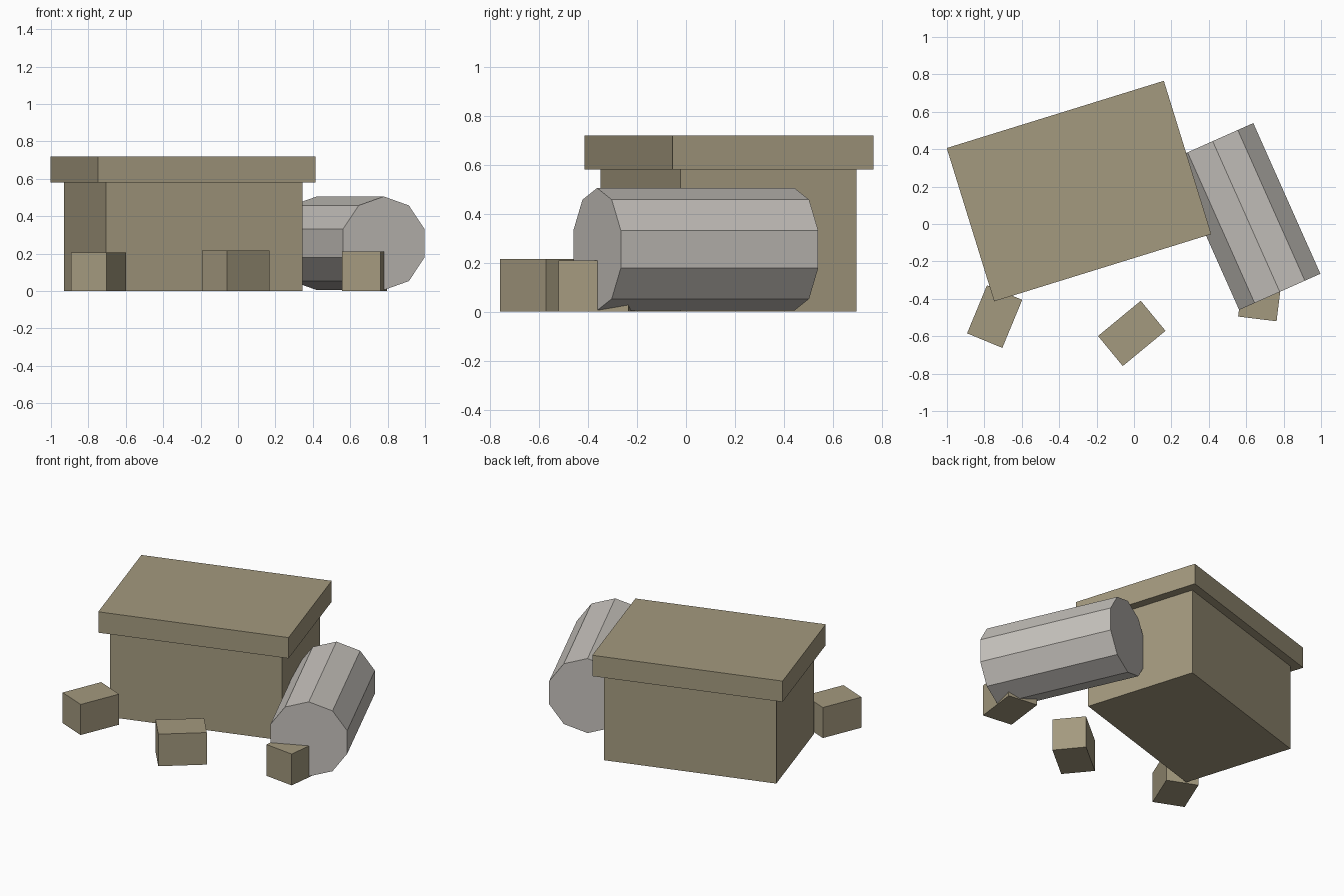
import bpy
import math

default = bpy.data.objects.get("Cube")
if default:
    bpy.data.objects.remove(default, do_unlink=True)


def make_material(name, rgb):
    mat = bpy.data.materials.new(name)
    mat.use_nodes = True
    color = (*rgb, 1.0)
    mat.diffuse_color = color
    mat.node_tree.nodes["Principled BSDF"].inputs["Base Color"].default_value = color
    return mat


tan = make_material("tan", (0.37, 0.32, 0.21))
pale_grey = make_material("pale grey", (0.56, 0.535, 0.50))


def box(name, center, size, bottom, top, angle):
    """Box turned about z, spanning bottom to top."""
    bpy.ops.mesh.primitive_cube_add(
        size=1, location=(*center, (bottom + top) / 2),
        rotation=(0, 0, math.radians(angle)))
    obj = bpy.context.object
    obj.name = name
    obj.scale = (*size, top - bottom)
    bpy.ops.object.transform_apply(location=False, rotation=False, scale=True)
    obj.data.materials.append(tan)
    return obj


# Chest with an overhanging lid
box("chest_body", (-0.293, 0.174), (1.10, 0.753), 0.0, 0.58, 17.2)
box("chest_lid", (-0.294, 0.176), (1.215, 0.858), 0.58, 0.72, 17.2)

# Loose blocks in front
box("block_right", (-0.745, -0.495), (0.204, 0.278), 0.0, 0.205, -22.5)
box("block_middle", (-0.012, -0.585), (0.296, 0.208), 0.0, 0.215, 39.5)
box("block_left", (0.677, -0.365), (0.207, 0.287), 0.0, 0.21, -7)

# Ten-sided drum lying on its side, one edge at the very top
bpy.ops.mesh.primitive_cylinder_add(
    vertices=10, radius=0.25, depth=0.882, location=(0.60, 0.04, 0.255),
    rotation=(math.radians(90), 0, math.radians(24)))
drum = bpy.context.object
drum.name = "drum"
drum.data.materials.append(pale_grey)
